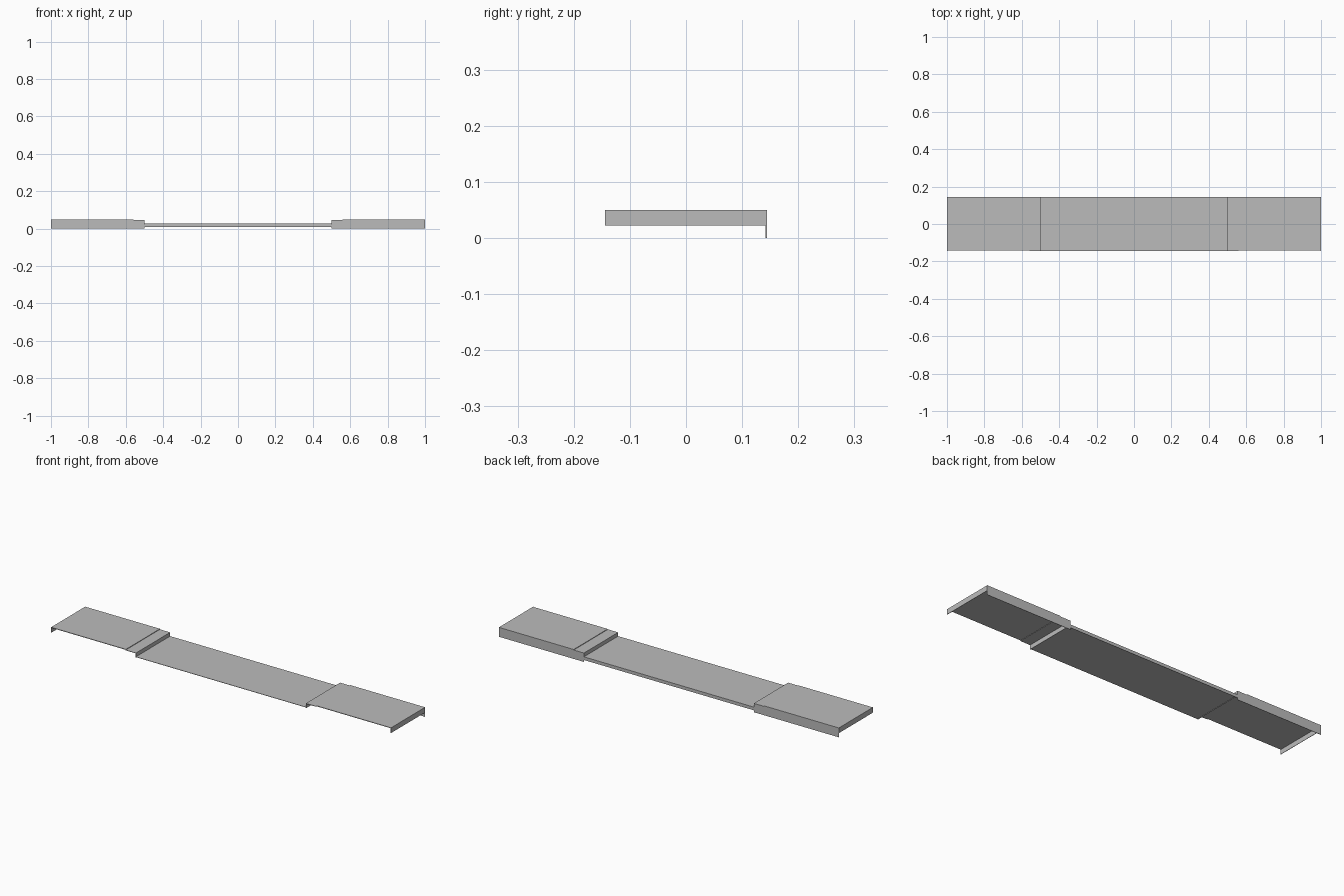
import bpy
import bmesh

cube = bpy.data.objects.get("Cube")
if cube:
    bpy.data.objects.remove(cube, do_unlink=True)

grey = bpy.data.materials.new("plain_grey")
grey.use_nodes = True
colour = (0.5, 0.5, 0.5, 1)
grey.diffuse_color = colour
grey.node_tree.nodes["Principled BSDF"].inputs["Base Color"].default_value = colour

T = 0.002            # sheet thickness
FRONT, BACK = -0.144, 0.144
TOP, STRIP_TOP, DECK_TOP = 0.05, 0.047, 0.027
INNER, SEAM, END = 0.5, 0.56, 1.0


def plate(name, x, y, z):
    """Box spanning the given (low, high) ranges."""
    spans = [sorted(s) for s in (x, y, z)]
    bm = bmesh.new()
    bmesh.ops.create_cube(bm, size=1)
    for v in bm.verts:
        for i, (low, high) in enumerate(spans):
            v.co[i] = high if v.co[i] > 0 else low
    mesh = bpy.data.meshes.new(name)
    bm.to_mesh(mesh)
    bm.free()
    mesh.materials.append(grey)
    obj = bpy.data.objects.new(name, mesh)
    bpy.context.collection.objects.link(obj)
    return obj


# Low middle deck with its narrow back skirt
plate("middle_deck", (-INNER, INNER), (FRONT, BACK), (DECK_TOP - T, DECK_TOP))
plate("middle_back_skirt", (-INNER, INNER), (BACK - T, BACK), (0.01, DECK_TOP))

# Raised panels, step strips and flanges at both ends
for side, s in (("left", 1), ("right", -1)):
    inner, seam, end = s * INNER, s * SEAM, s * END
    plate(side + "_end_panel", (seam, end), (FRONT + T, BACK), (TOP - 0.003, TOP))
    plate(side + "_step_strip", (inner, seam), (FRONT, BACK), (STRIP_TOP - T, STRIP_TOP))
    plate(side + "_step_wall", (inner, inner + s * T), (FRONT, BACK), (0.022, STRIP_TOP))
    plate(side + "_end_flange", (end - s * T, end), (FRONT, BACK), (0.022, TOP))
    plate(side + "_back_skirt", (seam, end), (BACK - T, BACK), (0, TOP))
    plate(side + "_step_back_skirt", (inner, seam), (BACK - T, BACK), (0, STRIP_TOP))
